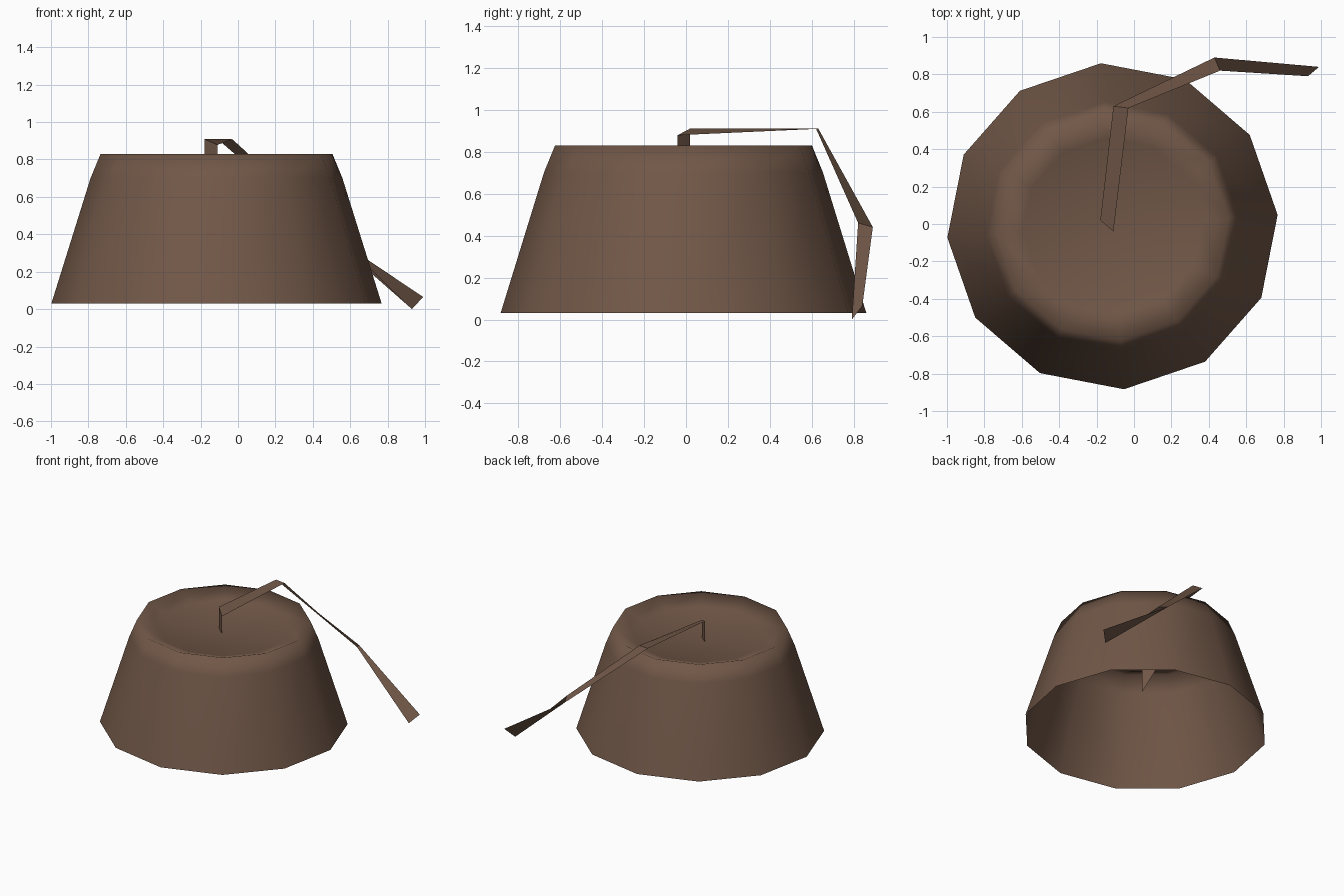
import bpy, bmesh, math

if "Cube" in bpy.data.objects:
    bpy.data.objects.remove(bpy.data.objects["Cube"])

SIDES = 12
CENTRE = (-0.115, -0.012)

brown = bpy.data.materials.new("brown_felt")
brown.diffuse_color = (0.165, 0.096, 0.064, 1)
brown.use_nodes = True
brown.node_tree.nodes["Principled BSDF"].inputs["Base Color"].default_value = brown.diffuse_color


def finish(name, bm, smooth):
    for f in bm.faces:
        f.smooth = smooth
    mesh = bpy.data.meshes.new(name)
    bm.to_mesh(mesh)
    bm.free()
    mesh.materials.append(brown)
    obj = bpy.data.objects.new(name, mesh)
    bpy.context.collection.objects.link(obj)
    return obj


# Hat shell: open at the bottom, tapered wall, soft rim and slightly dished top
profile = [(0.885, 0.03), (0.675, 0.70), (0.622, 0.828), (0.48, 0.775)]
bm = bmesh.new()
rings = []
for r, z in profile:
    ring = []
    for i in range(SIDES):
        a = math.radians(4 + 360 * i / SIDES)
        ring.append(bm.verts.new((CENTRE[0] + r * math.cos(a),
                                  CENTRE[1] + 0.987 * r * math.sin(a), z)))
    rings.append(ring)
tip = bm.verts.new((*CENTRE, 0.74))
for i in range(SIDES):
    j = (i + 1) % SIDES
    for low, high in zip(rings, rings[1:]):
        bm.faces.new((low[i], low[j], high[j], high[i]))
    bm.faces.new((rings[-1][i], rings[-1][j], tip))
finish("hat_shell", bm, True)

# Tassel: a flat folded ribbon rising from the top and falling over the side
left_edge = [(-0.18, 0.02, 0.52), (-0.18, 0.02, 0.91), (-0.11, 0.63, 0.91),
             (0.43, 0.89, 0.44), (0.99, 0.84, 0.065)]
right_edge = [(-0.11, -0.04, 0.35), (-0.11, -0.04, 0.878), (-0.03, 0.62, 0.908),
              (0.46, 0.82, 0.46), (0.93, 0.79, 0.0)]
bm = bmesh.new()
left = [bm.verts.new(p) for p in left_edge]
right = [bm.verts.new(p) for p in right_edge]
for k in range(len(left) - 1):
    bm.faces.new((left[k], right[k], right[k + 1], left[k + 1]))
finish("tassel_ribbon", bm, False)
